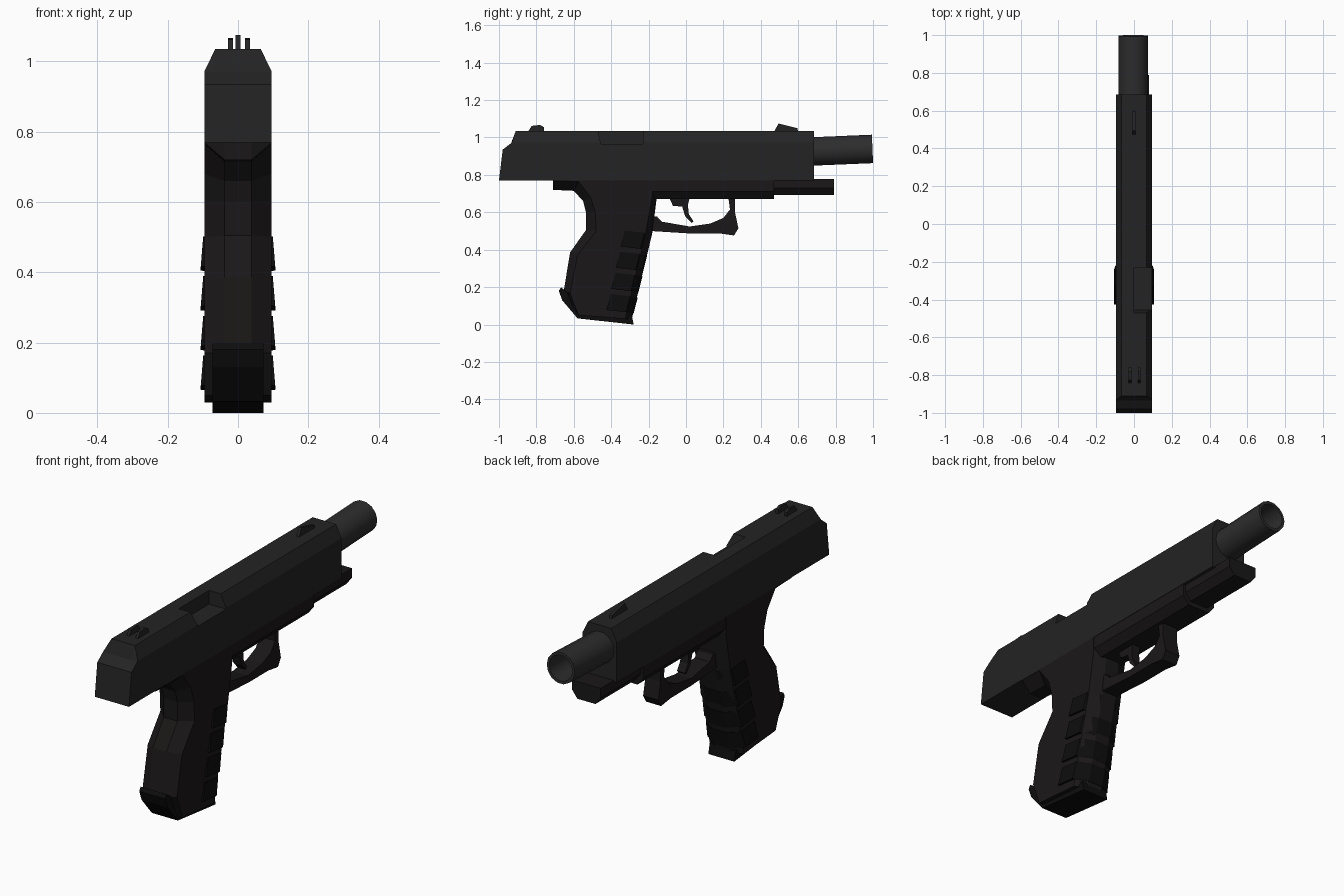
import bpy, bmesh, math
from mathutils import Matrix

if "Cube" in bpy.data.objects:
    bpy.data.objects.remove(bpy.data.objects["Cube"])


def paint(name, r, g, b):
    m = bpy.data.materials.new(name)
    m.diffuse_color = (r, g, b, 1)
    m.use_nodes = True
    m.node_tree.nodes["Principled BSDF"].inputs["Base Color"].default_value = m.diffuse_color
    return m


STEEL = paint("dark_steel", 0.017, 0.017, 0.017)
BORE = paint("barrel_steel", 0.026, 0.026, 0.026)
POLYMER = paint("polymer", 0.010, 0.0085, 0.0085)
RUBBER = paint("rubber", 0.004, 0.004, 0.004)


def loft(name, rings, mat, first=True, last=True):
    """Skin a stack of rings with equal point counts and cap the ends."""
    bm = bmesh.new()
    vs = [[bm.verts.new(p) for p in ring] for ring in rings]
    n = len(rings[0])
    for a, b in zip(vs, vs[1:]):
        for i in range(n):
            j = (i + 1) % n
            bm.faces.new((a[i], a[j], b[j], b[i]))
    if first:
        bm.faces.new(vs[0][::-1])
    if last:
        bm.faces.new(vs[-1])
    bmesh.ops.remove_doubles(bm, verts=bm.verts, dist=1e-5)
    bmesh.ops.recalc_face_normals(bm, faces=bm.faces)
    me = bpy.data.meshes.new(name)
    bm.to_mesh(me)
    bm.free()
    ob = bpy.data.objects.new(name, me)
    bpy.context.collection.objects.link(ob)
    if mat:
        me.materials.append(mat)
    return ob


def side_part(name, layers, mat, cx=0.0):
    """Symmetric part from side profiles (y, z); layers run from inner to outer x."""
    full = [(-x, p) for x, p in reversed(layers)] + layers
    return loft(name, [[(cx + x, y, z) for y, z in p] for x, p in full], mat)


def bar(name, section, y0, y1, mat):
    """Bar along y from a half section (x, z), mirrored over x."""
    sec = section + [(-x, z) for x, z in reversed(section)]
    return loft(name, [[(x, y, z) for x, z in sec] for y in (y0, y1)], mat)


# Slide with chamfered top and stepped rear
rear = [(-1, .77), (-.98, .935), (-.935, .97)]
slide = side_part("slide", [
    (.065, rear + [(-.91, 1.035), (.685, 1.035), (.685, .77)]),
    (.095, rear + [(-.93, .973), (.685, .973), (.685, .77)])], STEEL)

# Ejection port cut on the right side
cutter = loft("port_cutter", [[(x, y, z) for x, y in
              ((.0, -.455 - d), (.13, -.455 - d), (.13, -.23), (.0, -.23))]
              for z, d in ((.966, 0), (1.1, .03))], None)
cutter.hide_render = True
cutter.hide_viewport = True
cut = slide.modifiers.new("port", 'BOOLEAN')
cut.object = cutter
cut.solver = 'EXACT'

# Tilted hollow barrel
SIDES = 14
tube = Matrix.Translation((-.003, 1, .939)) @ Matrix.Rotation(math.radians(2.4), 4, 'X')
rings = []
for r, y in ((.078, -.40), (.078, -.003), (.064, -.003), (.060, -.28)):
    rings.append([tube @ Matrix.Rotation(2 * math.pi * i / SIDES, 4, 'Y')
                  @ Matrix.Translation((r, y, 0)).to_translation() for i in range(SIDES)])
barrel = loft("barrel", rings, BORE)
bpy.context.view_layer.objects.active = barrel
barrel.select_set(True)
bpy.ops.object.shade_smooth_by_angle(angle=math.radians(35))
barrel.select_set(False)

# Grip with tang and chamfered front and back straps
side_part("grip", [
    (.038, [(-.71, .772), (-.71, .72), (-.60, .715), (-.55, .66), (-.535, .60),
            (-.535, .505), (-.62, .385), (-.655, .17), (-.575, .05),
            (-.29, .03), (-.18, .49), (-.155, .69), (-.155, .772)]),
    (.095, [(-.71, .772), (-.70, .768), (-.575, .765), (-.51, .68), (-.485, .60),
            (-.48, .50), (-.58, .37), (-.62, .17), (-.575, .05),
            (-.325, .03), (-.215, .49), (-.18, .69), (-.18, .772)])], POLYMER)

# Frame under the slide and the longer front rail
bar("frame", [(.093, .772), (.093, .71), (.06, .67)], -.185, .47, POLYMER)
bar("front_rail", [(.079, .778), (.079, .73), (.05, .692)], .46, .79, POLYMER)

# Wrap-around grip ribs
for i in range(4):
    rib = []
    for z, dy, w in ((.49 - .113 * i, 0, .099), (.405 - .113 * i, -.022, .106)):
        front = -.182 - .0255 * i + dy
        plan = [(w, front - .145, .012), (w, front - .04, 0), (.04, front, -.008)]
        plan += [(-x, y, o) for x, y, o in reversed(plan)]
        rib.append([(x, y, z + o) for x, y, o in plan])
    loft("grip_rib_%d" % (i + 1), rib, RUBBER)

# Magazine base with rear lip
side_part("magazine_base", [(.072, [
    (-.68, .18), (-.668, .198), (-.63, .17), (-.56, .06), (-.29, .05),
    (-.28, .0), (-.58, .033), (-.662, .13)])], RUBBER)

# Trigger guard
side_part("trigger_guard", [(.042, [
    (-.19, .58), (-.155, .578), (-.13, .55), (.02, .524), (.13, .54), (.20, .57),
    (.235, .615), (.225, .69), (.262, .69), (.262, .60), (.28, .515), (.257, .476),
    (.18, .487), (.02, .487), (-.19, .50)])], POLYMER)

# Trigger
side_part("trigger", [(.022, [
    (-.09, .68), (-.07, .635), (-.02, .63), (-.005, .58), (.03, .543),
    (.04, .553), (.015, .59), (.01, .64), (.02, .68)])], POLYMER)

# Front and rear sights
side_part("front_sight", [(.007, [
    (.47, 1.03), (.495, 1.075), (.595, 1.05), (.60, 1.03)])], STEEL)
for label, x in (("left", -.021), ("right", .027)):
    side_part("rear_sight_" + label, [(.007, [
        (-.845, 1.03), (-.825, 1.062), (-.78, 1.067), (-.76, 1.055), (-.76, 1.03)])],
        STEEL, x)
